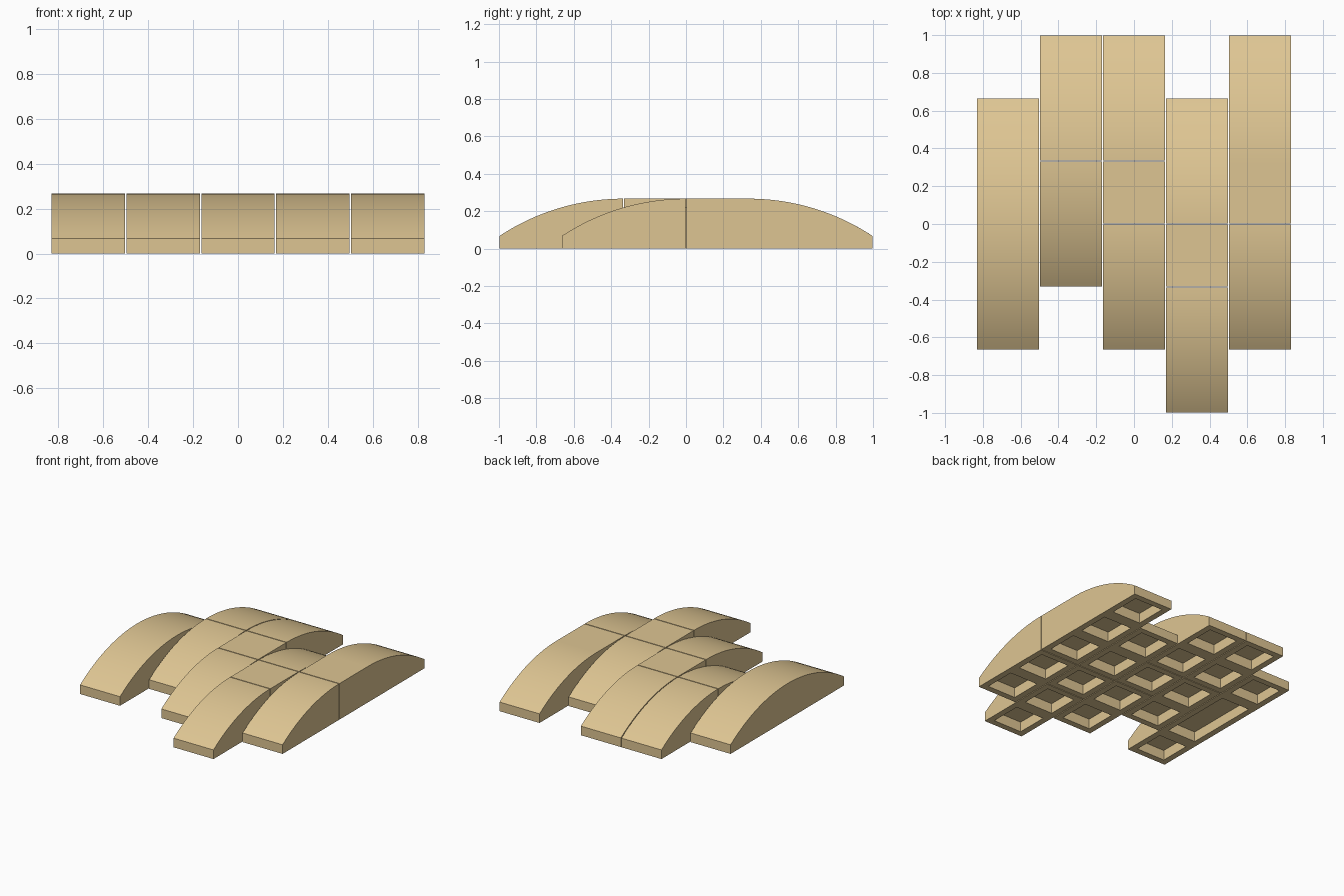
import bpy, bmesh

cube = bpy.data.objects.get("Cube")
if cube:
    bpy.data.objects.remove(cube, do_unlink=True)

U = 1 / 3            # one grid cell
GAP = 0.003          # clearance on each side of a brick
TOP = 0.267          # crest height
RADIUS = 1.204       # radius of the curved tops
STEPS = 16

tan = bpy.data.materials.new("tan_plastic")
tan.use_nodes = True
tan.diffuse_color = (0.73, 0.56, 0.29, 1)
tan.node_tree.nodes["Principled BSDF"].inputs["Base Color"].default_value = tan.diffuse_color


def height(y, crest_start, crest_end):
    """Flat between the crest limits, circular arc beyond them."""
    d = max(crest_start - y, y - crest_end, 0)
    return TOP - RADIUS + (RADIUS ** 2 - d ** 2) ** 0.5


def brick(name, column, start, end, crest_start, crest_end, pockets=None):
    """One-cell-wide brick; all lengths along y are in grid cells."""
    y0, y1 = start * U + GAP, end * U - GAP
    cuts = pockets or list(range(start, end + 1))
    bottom = [(min(max(c * U, y0), y1), 0) for c in cuts]
    # Top runs back to front, with extra points at the crest limits
    ys = {y0 + (y1 - y0) * i / (2 * STEPS) for i in range(2 * STEPS + 1)}
    ys |= {min(max(c * U, y0), y1) for c in (crest_start, crest_end)}
    top = [(y, height(y, crest_start * U, crest_end * U)) for y in sorted(ys, reverse=True)]
    profile = bottom + top

    bm = bmesh.new()
    sides = []
    for x in (column * U - U / 2 + GAP, column * U + U / 2 - GAP):
        sides.append([bm.verts.new((x, y, z)) for y, z in profile])
    left, right = sides
    bm.faces.new(left)
    bm.faces.new(right[::-1])
    cells = []
    for i in range(len(profile)):
        j = (i + 1) % len(profile)
        face = bm.faces.new((left[j], left[i], right[i], right[j]))
        if i < len(bottom) - 1:
            cells.append(face)
    bmesh.ops.recalc_face_normals(bm, faces=bm.faces[:])

    # Hollow pockets in the underside
    bmesh.ops.inset_individual(bm, faces=cells, thickness=0.065)
    raised = bmesh.ops.extrude_discrete_faces(bm, faces=cells)["faces"]
    verts = list({v for f in raised for v in f.verts})
    bmesh.ops.translate(bm, verts=verts, vec=(0, 0, 0.075))
    bmesh.ops.recalc_face_normals(bm, faces=bm.faces[:])

    mesh = bpy.data.meshes.new(name)
    bm.to_mesh(mesh)
    bm.free()
    mesh.materials.append(tan)
    obj = bpy.data.objects.new(name, mesh)
    bpy.context.collection.objects.link(obj)
    bpy.ops.object.select_all(action="DESELECT")
    obj.select_set(True)
    bpy.context.view_layer.objects.active = obj
    bpy.ops.object.shade_smooth_by_angle(angle=0.4)


def front_slope(name, column, crest):
    brick(name, column, crest - 2, crest, crest, crest)


def back_slope(name, column, crest):
    brick(name, column, crest, crest + 2, crest, crest)


# Outer right column: a single arched brick with one long middle pocket
brick("double_arch", -2, -2, 2, 0, 0, pockets=[-2, -1, 1, 2])

# Inner right column
front_slope("inner_right_front_slope", -1, 1)
back_slope("inner_right_back_slope", -1, 1)

# Middle column
front_slope("middle_front_slope", 0, 0)
brick("middle_flat_block", 0, 0, 1, 0, 1)
back_slope("middle_back_slope", 0, 1)

# Inner left column
front_slope("inner_left_front_slope", 1, -1)
brick("inner_left_flat_block", 1, -1, 0, -1, 0)
back_slope("inner_left_back_slope", 1, 0)

# Outer left column: short front slope and long back slope
front_slope("outer_left_front_slope", 2, 0)
brick("outer_left_long_back_slope", 2, 0, 3, 0, 1)
